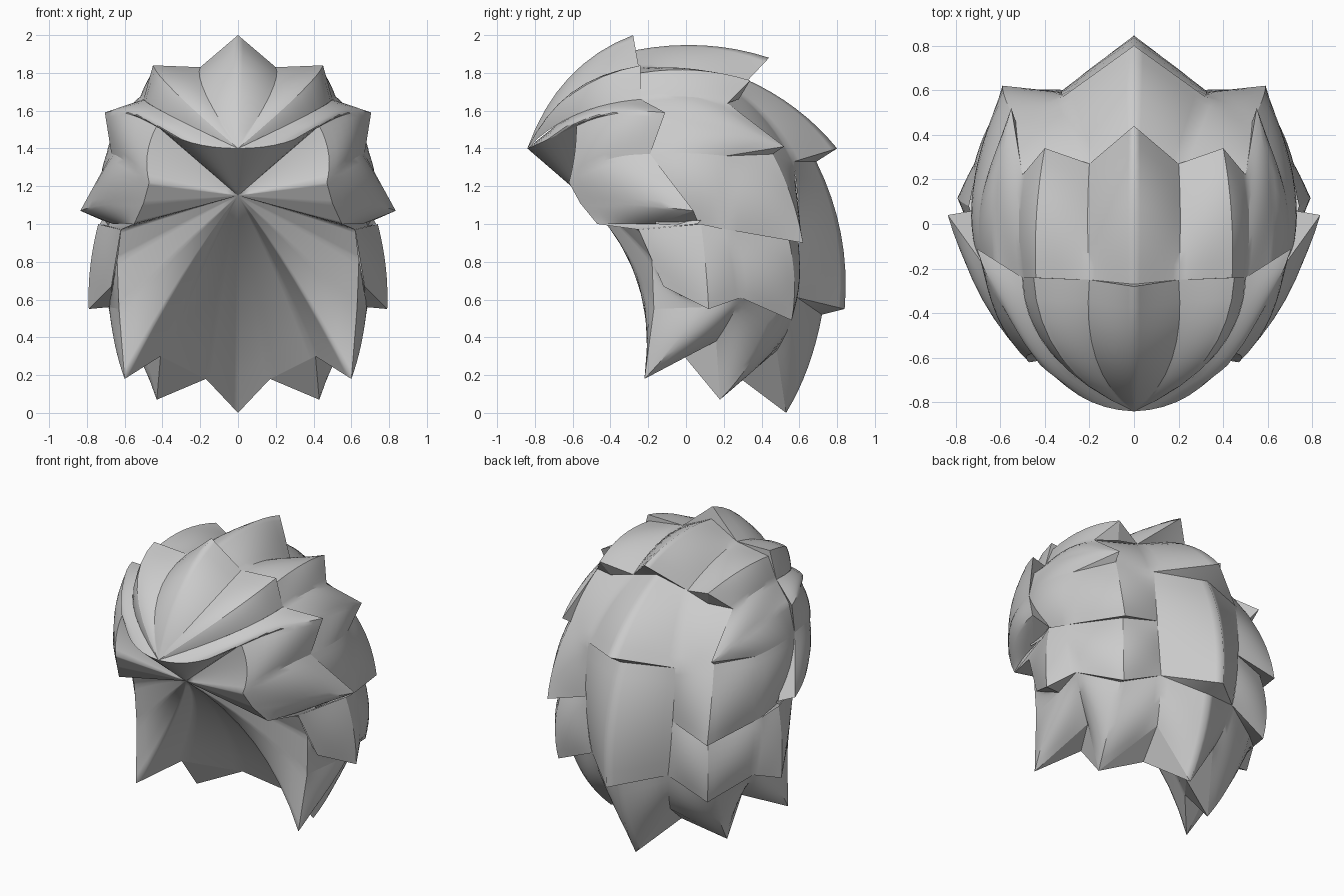
import bpy, bmesh, math
from mathutils import Vector as V

if "Cube" in bpy.data.objects:
    bpy.data.objects.remove(bpy.data.objects["Cube"])

CORE = V((0, -0.1, 0.9))          # locks bulge and face away from this point
mat = bpy.data.materials.new("hair grey")
mat.diffuse_color = (0.6, 0.6, 0.6, 1)
mat.use_nodes = True
mat.node_tree.nodes["Principled BSDF"].inputs["Base Color"].default_value = mat.diffuse_color
N = 8


def arc(a, b, bow, ease=1):
    """Curve from a to b, bowed by a vector or by a share of its length."""
    a, b = V(a), V(b)
    if isinstance(bow, tuple):
        out = V(bow)
    else:
        out = ((a + b) / 2 - CORE).normalized() * bow * (b - a).length
    steps = [(i / N) ** ease for i in range(N + 1)]
    return [a.lerp(b, s) + out * 4 * s * (1 - s) for s in steps]


def face(bm, pts, toward):
    """Add a face, turned toward the given direction."""
    pts = [p for i, p in enumerate(pts) if (p - pts[i - 1]).length > 1e-5]
    if len(pts) < 3:
        return
    f = bm.faces.new([bm.verts.new(p) for p in pts])
    f.normal_update()
    if f.normal.dot(toward) < 0:
        f.normal_flip()
    f.smooth = True


def strip(bm, ea, eb, hem, round_):
    """Half of a lock, between two bowed edges."""
    grid = []
    for i, (p, q) in enumerate(zip(ea, eb)):
        t = i / N
        out = ((p + q) / 2 - CORE).normalized() * (q - p).length
        side = out * round_ * math.sin(math.pi * t) + V(hem) * (1 - t) ** 2
        grid.append([p.lerp(q, j / N) + side * 4 * j / N * (1 - j / N)
                     for j in range(N + 1)])
    for i in range(N):
        for j in range(N):
            quad = [grid[i][j], grid[i][j + 1], grid[i + 1][j + 1], grid[i + 1][j]]
            face(bm, quad, sum(quad, V()) / 4 - CORE)


def lock(bm, start, end, bows=0.07, inner=None, hems=None, round_=0.06, ease=1):
    """Lock with edges and ridge; a pair of points makes the half beside the mirror."""
    n = len(start)
    if not isinstance(bows, list):
        bows = [bows] * n
    hems = hems or [(0, 0, 0)] * (n - 1)
    edges = [arc(a, b, w, ease if k == 0 else 1)
             for k, (a, b, w) in enumerate(zip(start, end, bows))]
    for k in range(n - 1):
        strip(bm, edges[k], edges[k + 1], hems[k], round_)
    if inner:                     # underside of the tip
        ridge = 0 if n == 2 else 1
        for k in range(n - 1):
            face(bm, [V(end[k]), V(end[k + 1]), V(inner)], V(end[ridge]) - V(start[ridge]))


def finish(bm, name, angle=25):
    bmesh.ops.remove_doubles(bm, verts=bm.verts, dist=0.001)
    me = bpy.data.meshes.new(name)
    bm.to_mesh(me)
    bm.free()
    me.materials.append(mat)
    ob = bpy.data.objects.new(name, me)
    bpy.context.collection.objects.link(ob)
    m = ob.modifiers.new("mirror", 'MIRROR')
    m.use_axis = (True, False, False)
    m.merge_threshold = 0.001
    for o in bpy.context.selected_objects:
        o.select_set(False)
    ob.select_set(True)
    bpy.context.view_layer.objects.active = ob
    bpy.ops.object.shade_smooth_by_angle(angle=math.radians(angle))


# Fringe: locks swept back from the front point
F, E, G = (0, -.84, 1.4), (.43, -.58, 1.52), (.47, -.62, 1.22)
J, H = (.5, -.56, 1.11), (.55, -.47, 1.0)
n01, n12, n23 = (.2, -.25, 1.83), (.5, -.24, 1.66), (.67, -.19, 1.37)
c0, c1, c2 = (0, -.27, 1.92), (.44, -.24, 1.8), (.62, -.2, 1.55)
seam01, seam12, seam23 = (.07, -.06, .07), (.12, -.04, .05), (.03, -.03, .04)
brim, brow_side = (.03, -.06, -.03), (.03, .01, 0)
bm = bmesh.new()
lock(bm, [F, F], [(0, -.28, 2.0), n01], [(0, -.06, .075), seam01], c0)
lock(bm, [F, F, F], [n01, (.45, -.24, 1.84), n12], [seam01, (.1, -.06, .07), seam12], c1)
lock(bm, [F, E, G], [n12, (.705, -.11, 1.59), n23], [seam12, .08, seam23], c2,
     [brim, brow_side], .06, .55)
lock(bm, [G, J, H], [n23, (.835, .04, 1.07), (.66, -.16, 1.0)], [seam23, .06, .03],
     (.72, .06, 1.02))
finish(bm, "fringe_locks")

# Crown: second tier
m01, m12, m23 = (.2, .27, 1.7), (.5, .22, 1.64), (.66, .21, 1.36)
d0, d2 = (0, .31, 1.77), (.53, .46, 1.37)
belt = (.03, 0, .01)
bm = bmesh.new()
lock(bm, [c0, n01], [(0, .44, 1.88), m01], .065, d0)
lock(bm, [n01, c1, n12], [m01, (.4, .34, 1.76), m12], .065, (.36, .28, 1.66))
lock(bm, [n12, c2, n23], [m12, (.55, .52, 1.41), m23], [.065, .07, belt], d2)
finish(bm, "crown_locks")

# Upper back: third tier with the side panel that joins it to the fringe
p01, q01, p12 = (.32, .57, 1.33), (.31, .59, .98), (.71, .22, .97)
e0, e1 = (0, .69, 1.33), (.54, .54, .94)
bm = bmesh.new()
lock(bm, [d0, m01], [(0, .8, 1.4), p01], .06, e0, None, .03)
lock(bm, [m01, m12], [p01, d2], [.06, .05], None, None, .03)
lock(bm, [p01, d2, m23], [q01, (.59, .62, .9), p12], [.02, .05, .06], e1, None, .05)
lock(bm, [n23, m23], [(.68, -.16, 1.0), p12], .06, None, [belt])
finish(bm, "upper_back_locks")

# Lower back: fourth tier and the temple panel
r01, r12, r23 = (.28, .59, .61), (.7, .29, .61), (.67, -.12, .67)
f0, f1, f2 = (0, .72, .52), (.51, .48, .53), (.68, .1, .56)
S0, S1, S2 = (.62, -.25, .97), (.64, -.18, .81), (.63, -.17, .55)
bm = bmesh.new()
lock(bm, [e0, p01], [(0, .84, .55), r01], [(0, .055, .01), (.02, .02, 0)], f0, None, .02)
lock(bm, [q01, e1, p12], [r01, (.55, .56, .49), r12], [(.01, .01, 0), .07, .04], f1)
lock(bm, [p12, (.74, .08, 1.0), S0], [r12, (.79, .12, .55), r23], [.04, .04, .0], f2,
     None, .03)
lock(bm, [r23, S1], [f2, S2], .0, None, None, 0)
lock(bm, [(.72, .08, 1.02), H], [(.73, .06, 1.0), S0], .0, None, None, 0)
finish(bm, "lower_back_locks")

# Nape: hanging tips with thickness
t0, t1, t2 = (0, .53, 0), (.43, .18, .07), (.6, -.22, .18)
o01, o12 = (.22, .48, .33), (.5, .16, .38)
i01, i12 = (.17, .29, .18), (.41, -.01, .3)
bm = bmesh.new()
lock(bm, [f0, r01], [t0, o01], .05, None, None, .03)
lock(bm, [r01, f1, r12], [o01, t1, o12], [.05, .06, .03])
lock(bm, [r12, f2, S2], [o12, t2, t2], [.03, .03, 0])
for tri in ((t0, o01, i01), (t1, o01, i01), (t1, o12, i12), (t2, o12, i12), (i12, t1, i01)):
    face(bm, [V(p) for p in tri], V((0, -.3, -1)))
finish(bm, "nape_locks")

# Face side: hollow fan from the brow to the inner edge of the hair
brow = V((0, -.55, 1.15))
none = (0, 0, 0)
# each border stretch: first point, second point, bow, hollow depth at both ends
border = [(F, E, brim, 0, 0), (E, G, brow_side, 0, 0), (G, J, none, 0, 0),
          (J, H, none, 0, 0), (H, S0, none, 0, .01), (S0, S1, none, .01, .02),
          (S1, S2, none, .02, .04), (S2, t2, none, .04, .14), (t2, i12, none, .14, .12),
          (i12, i01, none, .12, .08), (i01, t0, none, .08, .07)]
bm = bmesh.new()
for a, b, bow, h0, h1 in border:
    edge = arc(a, b, bow)
    rows = [[brow.lerp(p, i / N) + V((0, .9, .3)) * (h0 + (h1 - h0) * j / N)
             * 4 * (i / N) * (1 - i / N) for j, p in enumerate(edge)] for i in range(N + 1)]
    for i in range(N):
        for j in range(N):
            face(bm, [rows[i][j], rows[i][j + 1], rows[i + 1][j + 1], rows[i + 1][j]],
                 V((0, -1, -.6)))
finish(bm, "face_side", 80)
